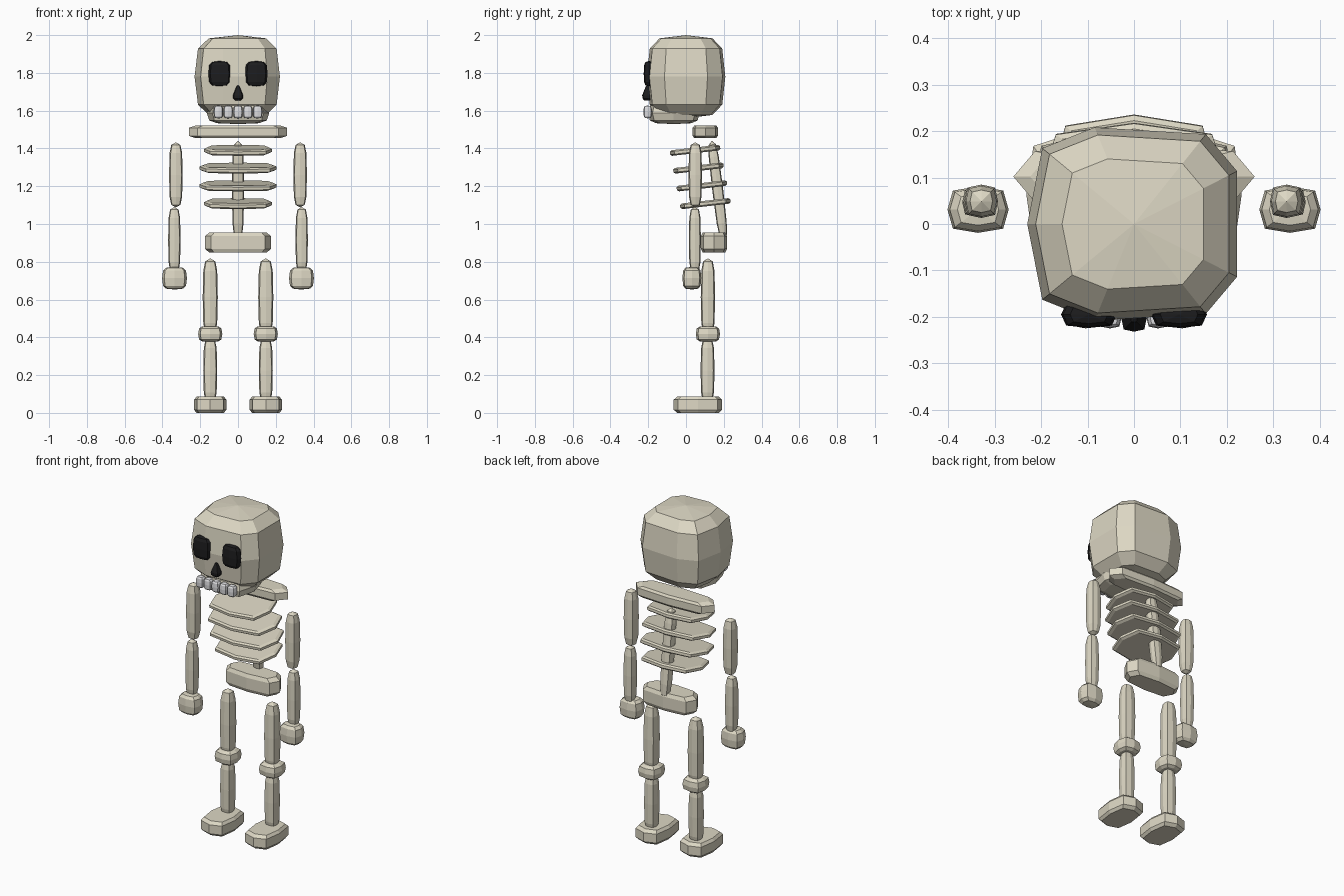
import bpy, bmesh, math
from mathutils import Vector, Matrix

if "Cube" in bpy.data.objects:
    bpy.data.objects.remove(bpy.data.objects["Cube"])


def material(name, color):
    m = bpy.data.materials.new(name)
    m.diffuse_color = (*color, 1)
    m.use_nodes = True
    m.node_tree.nodes["Principled BSDF"].inputs["Base Color"].default_value = m.diffuse_color
    return m


BONE = material("bone", (0.72, 0.68, 0.55))
DARK = material("socket black", (0.012, 0.012, 0.013))
TOOTH = material("tooth white", (0.74, 0.74, 0.76))

P = 0.57  # squareness of the rounded blocks


def spow(v, p=P):
    return math.copysign(abs(v) ** p, v) if abs(v) > 1e-6 else 0.0


# Profiles are (radius, height) pairs from bottom to top
ROUND = [(spow(math.cos(math.radians(a))), spow(math.sin(math.radians(a))))
         for a in (-90, -60, -30, 0, 30, 60, 90)]
SLAB = [(0.86, -1), (1, -0.62), (1, 0.62), (0.86, 1)]
PLATE = [(0.92, -1), (1, -0.5), (1, 0.5), (0.92, 1)]
DROP = [(0.6, -1), (0.95, -0.75), (1, -0.35), (0.6, 0.35), (0.25, 0.9), (0, 1)]


def block(name, center, half, mat=BONE, profile=ROUND, segs=8, tilt=0.0):
    """Squared-off ring stack, scaled to half sizes and tilted about x."""
    bm = bmesh.new()
    rings = []
    for r, h in profile:
        if r < 1e-4:
            rings.append([bm.verts.new((0, 0, h * half[2]))])
            continue
        ring = []
        for i in range(segs):
            a = math.pi + 2 * math.pi * i / segs
            ring.append(bm.verts.new((spow(math.cos(a)) * r * half[0],
                                      spow(math.sin(a)) * r * half[1],
                                      h * half[2])))
        rings.append(ring)
    for lo, hi in zip(rings, rings[1:]):
        for i in range(segs):
            j = (i + 1) % segs
            if len(lo) == 1:
                bm.faces.new((lo[0], hi[j], hi[i]))
            elif len(hi) == 1:
                bm.faces.new((lo[i], lo[j], hi[0]))
            else:
                bm.faces.new((lo[i], lo[j], hi[j], hi[i]))
    for end in (rings[0], rings[-1]):
        if len(end) > 1:
            bm.faces.new(end)
    bmesh.ops.recalc_face_normals(bm, faces=bm.faces)
    bm.transform(Matrix.Rotation(tilt, 4, 'X'))
    me = bpy.data.meshes.new(name)
    bm.to_mesh(me)
    bm.free()
    me.materials.append(mat)
    ob = bpy.data.objects.new(name, me)
    ob.location = Vector(center)
    bpy.context.collection.objects.link(ob)
    return ob


# Head
block("skull", (0, 0, 1.78), (0.23, 0.21, 0.22), segs=9)
block("jaw", (0, -0.065, 1.587), (0.165, 0.137, 0.058))
block("nose_hole", (0, -0.205, 1.695), (0.027, 0.027, 0.04), DARK, DROP)
for i in range(5):
    block(f"tooth_{i + 1}", ((i - 2) * 0.052, -0.203, 1.593),
          (0.025, 0.022, 0.034), TOOTH)

# Torso
block("collar_bone", (0, 0.102, 1.488), (0.26, 0.067, 0.034), profile=SLAB)
block("spine", (0, 0.168, 1.18), (0.032, 0.029, 0.262), tilt=0.12)
for i, w in enumerate((0.18, 0.205, 0.205, 0.18)):
    block(f"rib_{i + 1}", (0, 0.048 + 0.018 * i, 1.39 - 0.094 * i),
          (w, 0.134, 0.015), profile=PLATE, tilt=0.115)
block("pelvis", (0, 0.148, 0.902), (0.175, 0.069, 0.054), profile=SLAB)

# Paired parts
for side, s in (("left", 1), ("right", -1)):
    block(f"eye_socket_{side}", (s * 0.097, -0.195, 1.796),
          (0.06, 0.029, 0.067), DARK)
    block(f"upper_arm_{side}", (s * 0.329, 0.049, 1.26), (0.036, 0.036, 0.172))
    block(f"forearm_{side}", (s * 0.337, 0.047, 0.915), (0.033, 0.032, 0.175))
    block(f"hand_{side}", (s * 0.336, 0.031, 0.713), (0.066, 0.05, 0.06))
    block(f"thigh_{side}", (s * 0.147, 0.116, 0.613), (0.04, 0.038, 0.205))
    block(f"knee_{side}", (s * 0.147, 0.116, 0.418), (0.064, 0.064, 0.043))
    block(f"shin_{side}", (s * 0.147, 0.114, 0.225), (0.037, 0.037, 0.175))
    block(f"foot_{side}", (s * 0.147, 0.063, 0.043), (0.085, 0.128, 0.043),
          profile=SLAB)
